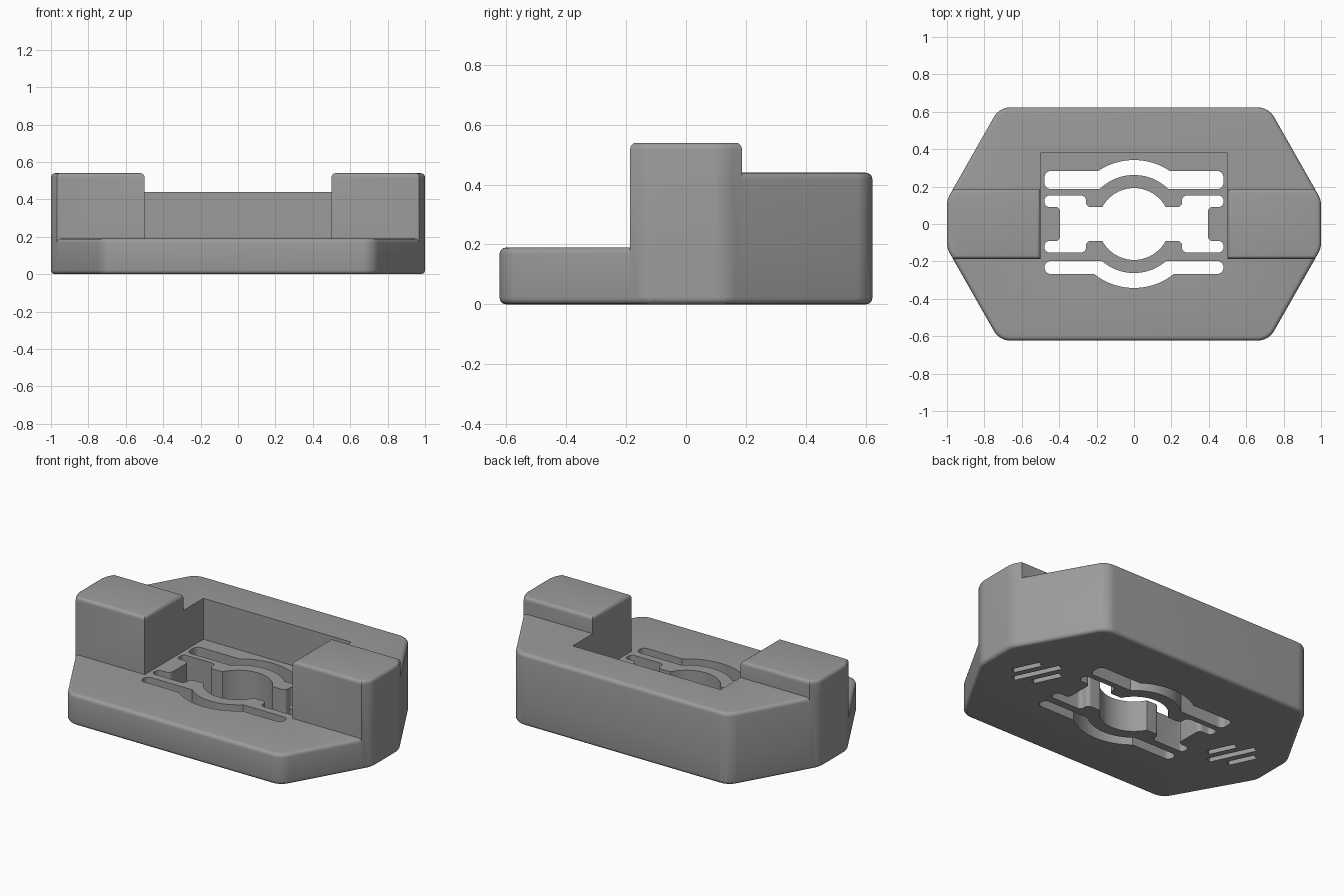
import bpy, bmesh, math
from mathutils import Vector

if "Cube" in bpy.data.objects:
    bpy.data.objects.remove(bpy.data.objects["Cube"])

FILLET = 0.022
grey = bpy.data.materials.new("mid grey")
grey.diffuse_color = (0.33, 0.33, 0.33, 1)
grey.use_nodes = True
grey.node_tree.nodes["Principled BSDF"].inputs["Base Color"].default_value = grey.diffuse_color


def rounded(corners, steps=8):
    """Closed outline from (x, y, radius) corners, each replaced by a fillet arc."""
    out = []
    n = len(corners)
    for i, (x, y, r) in enumerate(corners):
        p = Vector((x, y))
        if r == 0:
            out.append(p)
            continue
        a = (Vector(corners[i - 1][:2]) - p).normalized()
        b = (Vector(corners[(i + 1) % n][:2]) - p).normalized()
        half = a.angle(b) / 2
        centre = p + (a + b).normalized() * (r / math.sin(half))
        t = r / math.tan(half)
        v0, v1 = p + a * t - centre, p + b * t - centre
        sweep = v0.angle_signed(v1)          # clockwise positive
        a0 = math.atan2(v0.y, v0.x)
        for k in range(steps + 1):
            ang = a0 - sweep * k / steps
            out.append(centre + Vector((math.cos(ang), math.sin(ang))) * r)
    return out


def prism(name, pts, z0, z1, round_z=()):
    """Extruded outline; the rims at the heights in round_z are filleted."""
    bm = bmesh.new()
    face = bm.faces.new([bm.verts.new((p[0], p[1], z0)) for p in pts])
    ext = bmesh.ops.extrude_face_region(bm, geom=[face])
    for v in ext["geom"]:
        if isinstance(v, bmesh.types.BMVert):
            v.co.z = z1
    bmesh.ops.recalc_face_normals(bm, faces=bm.faces)
    rims = [e for e in bm.edges
            if any(all(abs(v.co.z - z) < 1e-5 for v in e.verts) for z in round_z)]
    if rims:
        bmesh.ops.bevel(bm, geom=rims, offset=FILLET, segments=4, profile=0.5,
                        affect='EDGES', clamp_overlap=True)
    mesh = bpy.data.meshes.new(name)
    bm.to_mesh(mesh)
    bm.free()
    obj = bpy.data.objects.new(name, mesh)
    bpy.context.collection.objects.link(obj)
    mesh.materials.append(grey)
    return obj


def box(name, x0, x1, y0, y1, z0, z1, round_z=()):
    return prism(name, [(x0, y0), (x1, y0), (x1, y1), (x0, y1)], z0, z1, round_z)


def combine(target, tool, operation):
    mod = target.modifiers.new("combine", 'BOOLEAN')
    mod.operation, mod.solver, mod.object = operation, 'EXACT', tool
    bpy.context.view_layer.objects.active = target
    bpy.ops.object.modifier_apply(modifier=mod.name)
    bpy.data.objects.remove(tool)


# Outer outline: stretched hexagon with blunt tips
outline = rounded([(0.72, -0.623, 0.1), (1.0, -0.13, 0.12), (1.0, 0.13, 0.12),
                   (0.72, 0.623, 0.1), (-0.72, 0.623, 0.1), (-1.0, 0.13, 0.12),
                   (-1.0, -0.13, 0.12), (-0.72, -0.623, 0.1)])


# Low base plate
body = prism("clamp_body", outline, 0, 0.19, (0, 0.19))

# Spring arm slots: straight ends with an arched middle
def slot(side, lo, hi):
    r_out, r_in, end = 0.342, 0.262, 0.478
    def arch(r, y, sign):
        a = math.asin(y / r)
        return [(sign * r * math.cos(a + (math.pi - 2 * a) * k / 24),
                 r * math.sin(a + (math.pi - 2 * a) * k / 24), 0) for k in range(25)]
    pts = [(end, lo, 0.032), (end, hi, 0.032)] + arch(r_out, hi, 1)
    pts += [(-end, hi, 0.032), (-end, lo, 0.032)] + arch(r_in, lo, -1)
    return prism("slot_cutter", [(p.x, side * p.y) for p in rounded(pts)], -0.1, 0.3)


# Central opening: round bore, stepped side windows and end tabs
def opening():
    r, y = 0.192, 0.091
    a = math.asin(y / r)
    right = [(0.257, y, 0.025), (0.257, 0.152, 0.025),
             (0.478, 0.152, 0.025), (0.478, y, 0.025), (0.395, y, 0.025)]
    pts = [(x, -y_, q) for x, y_, q in right] 
    pts += right[::-1]
    arc = [(r * math.cos(a + (math.pi - 2 * a) * k / 24),
            r * math.sin(a + (math.pi - 2 * a) * k / 24), 0) for k in range(25)]
    pts += arc
    pts += [(-x, y_, q) for x, y_, q in right]
    pts += [(-x, -y_, q) for x, y_, q in right[::-1]]
    pts += [(-x, -y_, 0) for x, y_, _ in arc]
    return prism("opening_cutter", rounded(pts), -0.1, 0.3)


combine(body, slot(1, 0.187, 0.283), 'DIFFERENCE')
combine(body, slot(-1, 0.198, 0.267), 'DIFFERENCE')
combine(body, opening(), 'DIFFERENCE')

# Raised back wall with an open pocket
back = prism("back_wall", outline, 0, 0.44, (0, 0.44))
combine(back, box("clip", -2, 2, 0.1, 2, -1, 1), 'INTERSECT')
combine(back, box("pocket", -0.5, 0.5, -1, 0.38, -1, 1), 'DIFFERENCE')
combine(body, back, 'UNION')

# Tall end blocks
for s in (-1, 1):
    block = prism("end_block", outline, 0, 0.54, (0, 0.54))
    x0, x1 = sorted((s * 0.5, s * 1.5))
    combine(block, box("clip", x0, x1, -0.187, 0.187, -1, 0.5404, (0.5404,)), 'INTERSECT')
    combine(body, block, 'UNION')

# Slanted grooves under each end
d = Vector((math.cos(math.radians(115)), math.sin(math.radians(115))))
n = Vector((d.y, -d.x))
for s in (-1, 1):
    for k, length in ((-1, 0.17), (0, 0.29), (1, 0.17)):
        c = Vector((s * 0.705, 0)) + n * (0.078 * k) - d * (0.025 * k)
        h, w = d * length / 2, n * 0.02
        combine(body, prism("groove", [c - h - w, c + h - w, c + h + w, c - h + w],
                            -0.05, 0.03), 'DIFFERENCE')

bpy.ops.object.select_all(action='DESELECT')
body.select_set(True)
bpy.context.view_layer.objects.active = body
bpy.ops.object.shade_smooth_by_angle(angle=math.radians(32))
